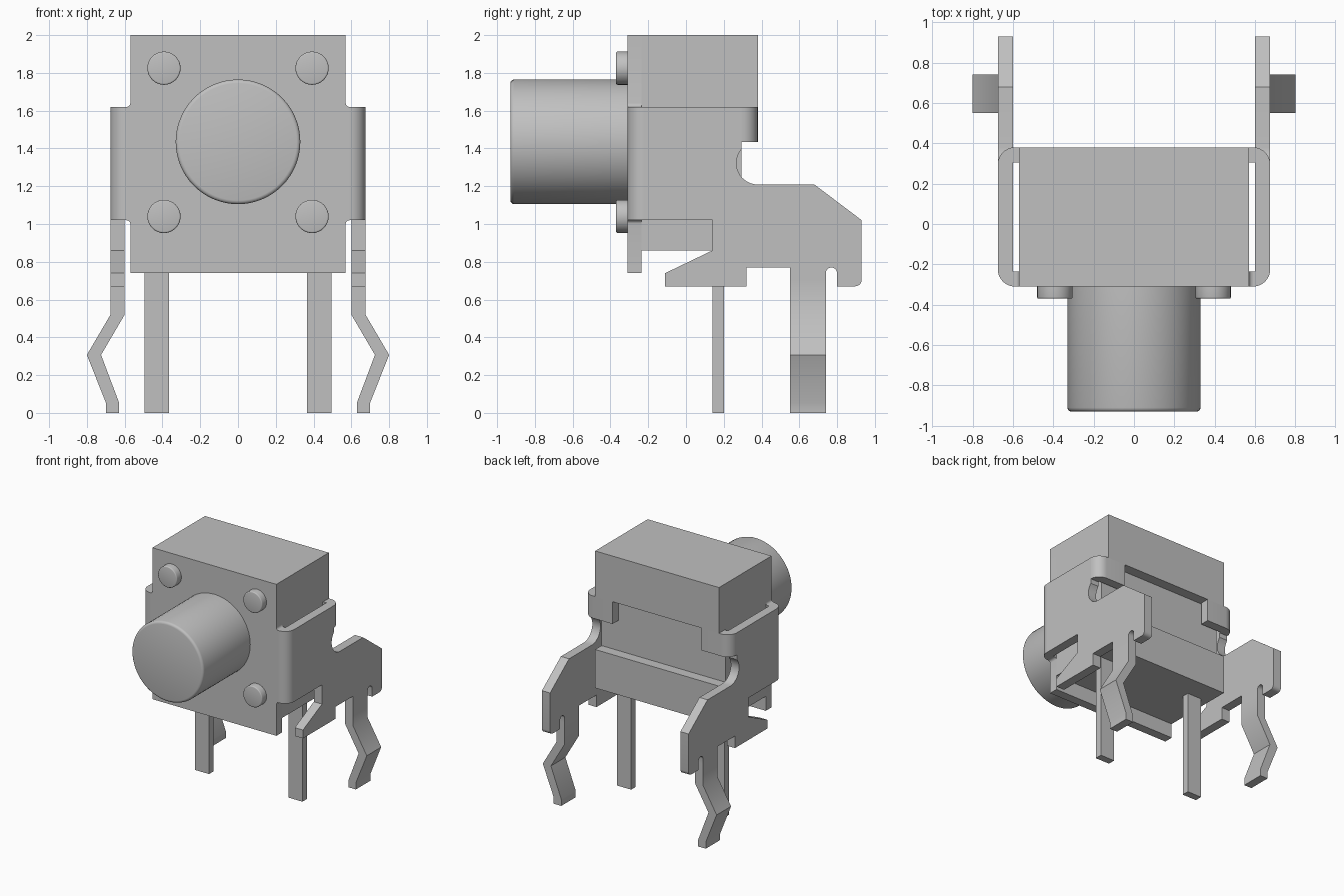
import bpy, bmesh, math
from mathutils import Vector

cube = bpy.data.objects.get("Cube")
if cube:
    bpy.data.objects.remove(cube, do_unlink=True)

grey = bpy.data.materials.new("light_grey")
grey.use_nodes = True
COL = (0.53, 0.53, 0.53, 1)
grey.diffuse_color = COL
grey.node_tree.nodes["Principled BSDF"].inputs["Base Color"].default_value = COL


def arc(cx, cy, r, a0, a1, n=8):
    """Points along a circular arc, angles in degrees."""
    return [(cx + r * math.cos(math.radians(a0 + (a1 - a0) * i / n)),
             cy + r * math.sin(math.radians(a0 + (a1 - a0) * i / n))) for i in range(n + 1)]


def prism(name, pts, axis, lo, hi, mirror=False, bevel=0.0):
    """Extrude a 2D outline along an axis; the outline uses the other two axes in order."""
    def place(p, d):
        return {'x': (d, p[0], p[1]), 'y': (p[0], d, p[1]), 'z': (p[0], p[1], d)}[axis]
    bm = bmesh.new()
    face = bm.faces.new([bm.verts.new(place(p, lo)) for p in pts])
    new = bmesh.ops.extrude_face_region(bm, geom=[face])["geom"]
    step = Vector(place((0, 0), hi - lo))
    bmesh.ops.translate(bm, vec=step, verts=[g for g in new if isinstance(g, bmesh.types.BMVert)])
    bmesh.ops.recalc_face_normals(bm, faces=bm.faces)
    if bevel:  # round the rim of the front cap
        rim = [e for e in bm.edges if all(abs(v.co.y - lo) < 1e-5 for v in e.verts)]
        bmesh.ops.bevel(bm, geom=rim, offset=bevel, segments=3, profile=0.5, affect='EDGES')
    me = bpy.data.meshes.new(name)
    bm.to_mesh(me)
    bm.free()
    me.materials.append(grey)
    ob = bpy.data.objects.new(name, me)
    bpy.context.collection.objects.link(ob)
    if mirror:
        ob.modifiers.new("Mirror", 'MIRROR').use_clip = False
    bpy.ops.object.select_all(action='DESELECT')
    ob.select_set(True)
    bpy.context.view_layer.objects.active = ob
    bpy.ops.object.shade_smooth_by_angle(angle=math.radians(32))
    return ob


def box(a0, b0, a1, b1):
    return [(a0, b0), (a1, b0), (a1, b1), (a0, b1)]


# Housing block with a recess across its back
prism("housing", [(-0.235, 0.86), (0.38, 0.86), (0.38, 1.18), (0.295, 1.18),
                  (0.295, 1.62), (0.38, 1.62), (0.38, 2.0), (-0.235, 2.0)], 'x', -0.57, 0.57)

# Front cover plate with small fillets at the side wings
half = ([(0.57, 0.74)] + arc(0.59, 1.0, 0.02, 180, 90, 4)
        + arc(0.59, 1.64, 0.02, 270, 180, 4) + [(0.57, 2.0)])
prism("front_plate", half + [(-x, z) for x, z in reversed(half)], 'y', -0.31, -0.235)

# Rounded bends joining the cover to the side brackets
prism("front_bend", [(0.59, -0.235)] + arc(0.59, -0.225, 0.085, 270, 360) + [(0.60, -0.225), (0.60, -0.235)],
      'z', 1.02, 1.62, True)
prism("back_tab", [(0.60, 0.295)] + arc(0.59, 0.295, 0.085, 0, 90) + [(0.41, 0.38), (0.41, 0.305), (0.60, 0.305)],
      'z', 1.435, 1.62, True)

# Side brackets: round notch, sloped tail, relief slot and forward prong
prism("side_bracket",
      [(-0.225, 1.02), (-0.225, 1.62), (0.295, 1.62)]
      + arc(0.38, 1.322, 0.113, 139, 270, 14)
      + [(0.68, 1.209), (0.93, 1.02)]
      + arc(0.895, 0.705, 0.035, 0, -90, 5)
      + [(0.80, 0.67)] + arc(0.77, 0.74, 0.03, 0, 180, 8)
      + [(0.74, 0.70), (0.55, 0.70), (0.55, 0.77), (0.32, 0.77), (0.32, 0.67),
         (-0.11, 0.67), (-0.11, 0.74), (0.14, 0.86), (0.14, 1.02)],
      'x', 0.60, 0.675, True)

# Kinked snap-in legs
prism("snap_leg", [(0.60, 0.70), (0.60, 0.52), (0.725, 0.307), (0.63, 0.055), (0.63, 0),
                   (0.70, 0), (0.70, 0.055), (0.80, 0.307), (0.675, 0.52), (0.675, 0.70)],
      'y', 0.55, 0.74, True)

# Straight contact pins
prism("contact_pin", box(0.365, 0.14, 0.495, 0.20), 'z', 0.0, 0.87, True)

# Push button and the four rivet heads
prism("button", arc(0, 1.435, 0.33, 0, 360, 64)[:-1], 'y', -0.93, -0.30, bevel=0.02)
for label, z in (("upper", 1.825), ("lower", 1.04)):
    prism(label + "_rivet", arc(0.392, z, 0.088, 0, 360, 32)[:-1], 'y', -0.37, -0.30, True, 0.008)
